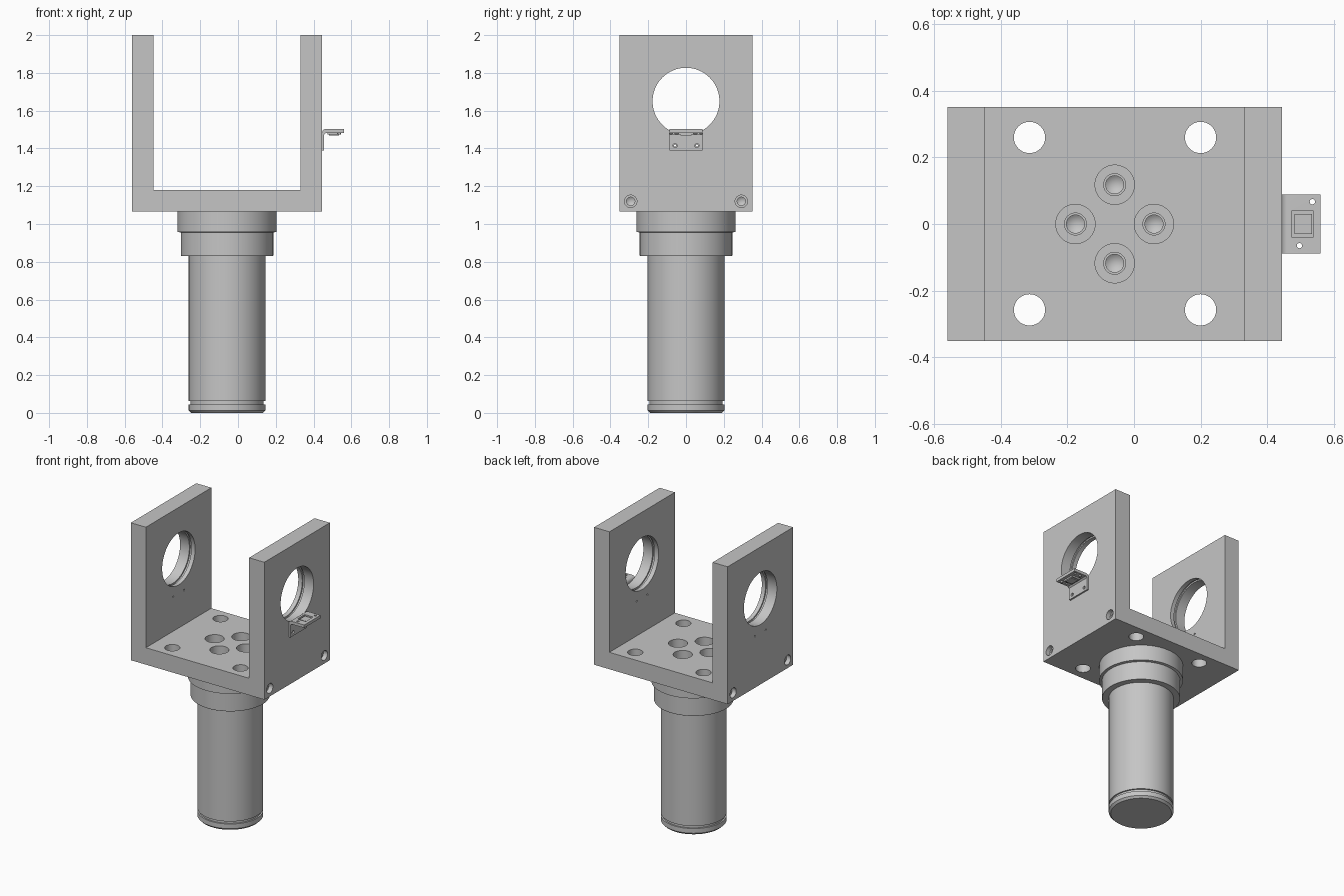
import bpy, bmesh, math
from mathutils import Matrix, Vector

cube = bpy.data.objects.get("Cube")
if cube:
    bpy.data.objects.remove(cube, do_unlink=True)

steel = bpy.data.materials.new("steel grey")
steel.use_nodes = True
GREY = (0.56, 0.56, 0.56, 1)
steel.diffuse_color = GREY
steel.node_tree.nodes["Principled BSDF"].inputs["Base Color"].default_value = GREY

CX = -0.058                      # axis of the post
HALF_Y = 0.352
X0, X1 = -0.56, 0.445            # outer faces of the fork
Z0, ZF, ZT = 1.065, 1.18, 2.0    # fork bottom, floor, top


def make(name, bm):
    bmesh.ops.recalc_face_normals(bm, faces=bm.faces)
    me = bpy.data.meshes.new(name)
    bm.to_mesh(me)
    bm.free()
    me.materials.append(steel)
    ob = bpy.data.objects.new(name, me)
    bpy.context.collection.objects.link(ob)
    return ob


def lathe(name, profile, origin, axis=(0, 0, 1), n=48):
    """Solid of revolution from (radius, distance along axis) points."""
    bm = bmesh.new()
    rings = []
    for r, h in profile:
        if r == 0:
            rings.append([bm.verts.new((0, 0, h))] * n)
        else:
            rings.append([bm.verts.new((r * math.cos(2 * math.pi * i / n),
                                        r * math.sin(2 * math.pi * i / n), h)) for i in range(n)])
    for a, b in zip(rings, rings[1:]):
        for i in range(n):
            j = (i + 1) % n
            bm.faces.new(list(dict.fromkeys((a[i], a[j], b[j], b[i]))))
    # flat caps stay single faces
    for ring in (rings[0], rings[-1]):
        if ring[0] is not ring[1]:
            bm.faces.new(ring)
    turn = Vector((0, 0, 1)).rotation_difference(Vector(axis)).to_matrix().to_4x4()
    bm.transform(Matrix.Translation(origin) @ turn)
    return make(name, bm)


def extrude_xz(name, points, y0, y1):
    """Side outline in x and z, pulled along y."""
    bm = bmesh.new()
    face = bm.faces.new([bm.verts.new((x, y0, z)) for x, z in points])
    new = bmesh.ops.extrude_face_region(bm, geom=[face])["geom"]
    bmesh.ops.translate(bm, vec=(0, y1 - y0, 0),
                        verts=[v for v in new if isinstance(v, bmesh.types.BMVert)])
    return make(name, bm)


def box(name, lo, hi):
    return extrude_xz(name, [(lo[0], lo[2]), (hi[0], lo[2]), (hi[0], hi[2]), (lo[0], hi[2])],
                      lo[1], hi[1])


def cut(ob, cutter):
    mod = ob.modifiers.new("cut", 'BOOLEAN')
    mod.operation, mod.solver, mod.object = 'DIFFERENCE', 'EXACT', cutter
    graph = bpy.context.evaluated_depsgraph_get()
    result = bpy.data.meshes.new_from_object(ob.evaluated_get(graph))
    ob.modifiers.clear()
    ob.data = result
    bpy.data.objects.remove(cutter, do_unlink=True)


def smooth(ob):
    bpy.ops.object.select_all(action='DESELECT')
    ob.select_set(True)
    bpy.context.view_layer.objects.active = ob
    bpy.ops.object.shade_smooth_by_angle(angle=math.radians(30))


# U-shaped fork
fork = extrude_xz("fork", [(X0, Z0), (X1, Z0), (X1, ZT), (0.33, ZT), (0.33, ZF),
                           (-0.447, ZF), (-0.447, ZT), (X0, ZT)], -HALF_Y, HALF_Y)

# bearing bores with a ring groove, small screw holes and blind side holes in each wall
for side, face in ((1, X1), (-1, X0)):
    inward = (-side, 0, 0)
    cut(fork, lathe("bore_cutter", [(0.177, -0.05), (0.177, 0.07), (0.187, 0.07), (0.187, 0.085),
                                    (0.177, 0.085), (0.177, 0.17)], (face, 0, 1.65), inward, 64))
    for s in (-1, 1):
        cut(fork, lathe("screw_cutter", [(0.006, -0.05), (0.006, 0.17)],
                        (face, s * 0.058, 1.415), inward, 16))
        cut(fork, lathe("side_hole_cutter", [(0.033, -0.05), (0.033, 0.03), (0.022, 0.03),
                                             (0.022, 0.13), (0, 0.145)],
                        (face, s * 0.293, 1.12), inward, 32))

# mounting holes through the fork floor
for x in (-0.314, 0.2):
    for y in (-0.258, 0.26):
        cut(fork, lathe("mount_cutter", [(0.047, 1.0), (0.047, 1.25)], (x, y, 0)))

# post with two collars, ring groove and chamfered foot
post = lathe("post", [(0, 0), (0.19, 0), (0.203, 0.013), (0.203, 0.045), (0.193, 0.045),
                      (0.193, 0.062), (0.203, 0.062), (0.203, 0.83), (0.243, 0.83),
                      (0.245, 0.833), (0.245, 0.955), (0.262, 0.958), (0.262, Z0), (0, Z0)],
             (CX, 0, 0), n=96)

# counterbored screw holes joining fork and post
for k in range(4):
    a = k * math.pi / 2
    at = (CX + 0.118 * math.cos(a), 0.118 * math.sin(a), 0)
    cut(fork, lathe("counterbore_cutter", [(0.033, 1.0), (0.033, 1.11), (0.059, 1.11),
                                           (0.059, 1.25)], at))
    cut(post, lathe("thread_cutter", [(0, 0.87), (0.027, 0.89), (0.027, 1.1)], at, n=32))

# bent sensor bracket on the right-hand wall
T = 0.011
bend = [(X1 + 0.02 - 0.02 * math.cos(t * math.pi / 8), 1.483 + 0.02 * math.sin(t * math.pi / 8))
        for t in range(5)]
bracket = extrude_xz("sensor_bracket",
                     [(X1, 1.39)] + bend + [(0.56, 1.503), (0.56, 1.483), (0.466, 1.483),
                                            (X1 + T, 1.474), (X1 + T, 1.39)], -0.088, 0.088)
for s in (-1, 1):
    cut(bracket, lathe("bracket_cutter", [(0.011, -0.03), (0.011, 0.03)],
                       (X1 + T / 2, s * 0.058, 1.415), (1, 0, 0), 24))
for x, y in ((0.536, 0.067), (0.497, -0.065)):
    cut(bracket, lathe("pin_hole_cutter", [(0.008, 1.45), (0.008, 1.55)], (x, y, 0), n=20))
cut(bracket, box("window_cutter", (0.475, -0.04, 1.45), (0.538, 0.04, 1.55)))

# sensor seated in the bracket window
sensor_frame = box("sensor_frame", (0.475, -0.04, 1.473), (0.538, 0.04, 1.49))
sensor_head = box("sensor_head", (0.483, -0.03, 1.468), (0.535, 0.03, 1.499))

# small pins under the bracket
for i, (x, y) in enumerate(((0.497, 0.067), (0.536, -0.065))):
    smooth(lathe(f"sensor_pin_{i + 1}", [(0.008, 1.473), (0.008, 1.49)], (x, y, 0), n=16))

for ob in (fork, post, bracket):
    smooth(ob)
